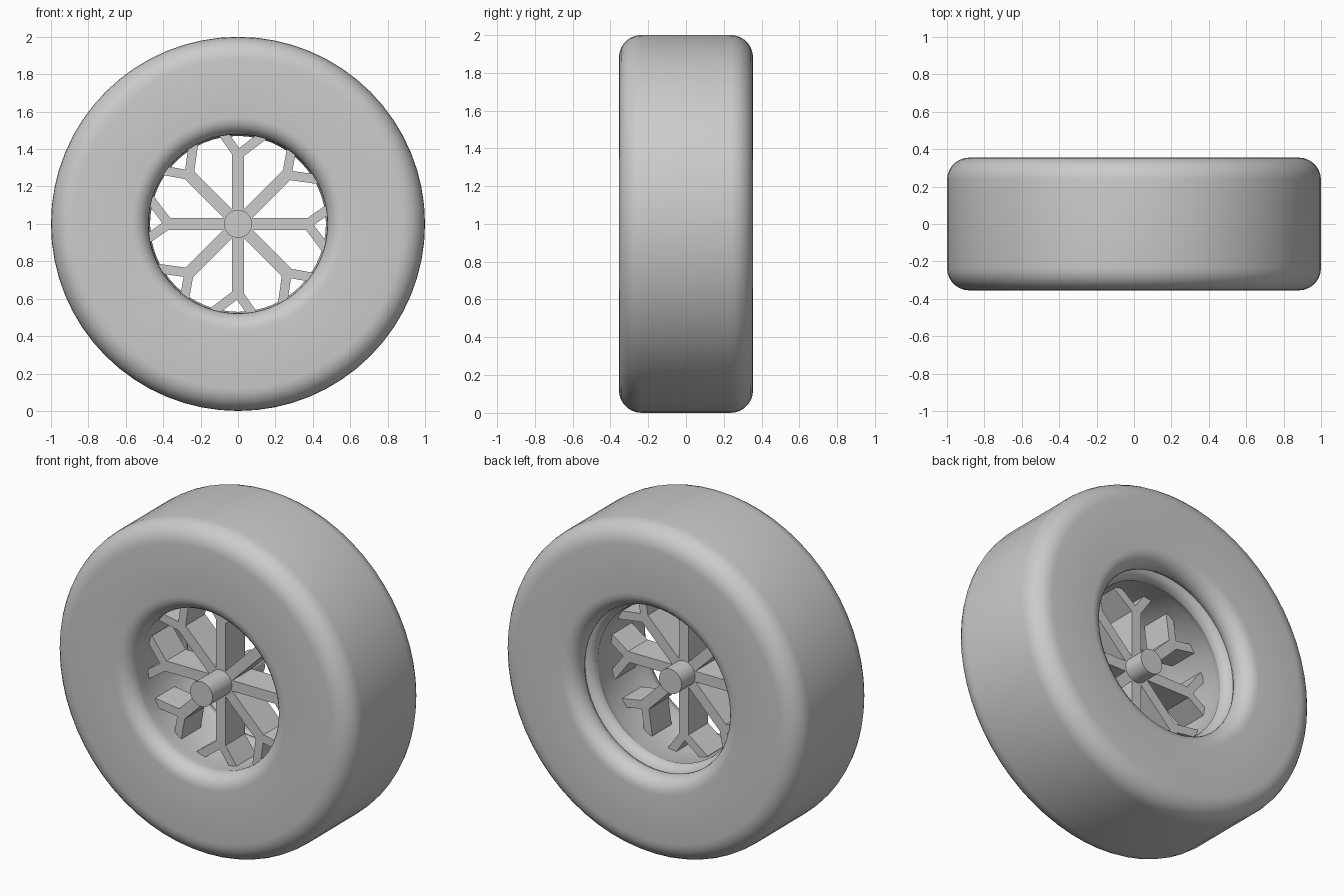
import bpy, bmesh, math
from mathutils import Matrix, Vector

if "Cube" in bpy.data.objects:
    bpy.data.objects.remove(bpy.data.objects["Cube"])

CENTRE = Vector((0, 0, 1))
SEGS = 64


def make_object(name, bm, angle=None):
    bmesh.ops.recalc_face_normals(bm, faces=bm.faces)
    mesh = bpy.data.meshes.new(name)
    bm.to_mesh(mesh)
    bm.free()
    ob = bpy.data.objects.new(name, mesh)
    bpy.context.collection.objects.link(ob)
    ob.location = CENTRE
    if angle:
        bpy.ops.object.select_all(action='DESELECT')
        ob.select_set(True)
        bpy.context.view_layer.objects.active = ob
        bpy.ops.object.shade_smooth_by_angle(angle=math.radians(angle))
    return ob


def lathe(name, profile):
    """Revolve a closed (radius, y) profile about the y axis."""
    bm = bmesh.new()
    rings = []
    for i in range(SEGS):
        a = 2 * math.pi * i / SEGS
        rings.append([bm.verts.new((r * math.cos(a), y, r * math.sin(a))) for r, y in profile])
    n = len(profile)
    for i in range(SEGS):
        p, q = rings[i], rings[(i + 1) % SEGS]
        for j in range(n):
            k = (j + 1) % n
            bm.faces.new((p[j], p[k], q[k], q[j]))
    return make_object(name, bm, 35)


def arc(r, y, rr, ry, start, end, steps=7):
    """Elliptical corner in the (radius, y) plane, angles in degrees."""
    out = []
    for i in range(steps + 1):
        t = math.radians(start + (end - start) * i / steps)
        out.append((r + rr * math.cos(t), y + ry * math.sin(t)))
    return out


# tyre with rounded shoulders, front lip, inner barrel and stepped back lip
profile = (
    arc(0.88, -0.235, 0.12, 0.12, 0, -90)
    + arc(0.57, -0.265, 0.092, 0.09, -90, -180)
    + [(0.49, -0.2), (0.49, 0.12), (0.47, 0.17)]
    + arc(0.53, 0.17, 0.06, 0.06, 180, 105, 4)
    + arc(0.59, 0.265, 0.09, 0.09, 190, 90)
    + arc(0.88, 0.235, 0.12, 0.12, 90, 0)
)
lathe("tyre", profile)

# central hub
bm = bmesh.new()
bmesh.ops.create_cone(bm, cap_ends=True, segments=32, radius1=0.075, radius2=0.075, depth=0.5,
                      matrix=Matrix.Translation((0, -0.1, 0)) @ Matrix.Rotation(math.pi / 2, 4, 'X'))
make_object("hub", bm, 30)

# eight forked spokes
FRONT, BACK, WIDTH, JOINT = -0.165, 0.02, 0.064, 0.37


def bar(bm, start, angle, length, width):
    """Box running from start along an angle in the xz plane."""
    m = (Matrix.Translation((start[0], (FRONT + BACK) / 2, start[1]))
         @ Matrix.Rotation(-angle, 4, 'Y')
         @ Matrix.Translation((length / 2, 0, 0))
         @ Matrix.Diagonal((length, BACK - FRONT, width, 1)))
    bmesh.ops.create_cube(bm, size=1, matrix=m)


for i in range(8):
    bm = bmesh.new()
    a = i * math.pi / 4
    bar(bm, (0, 0), a, JOINT + 0.02, WIDTH)
    joint = (JOINT * math.cos(a), JOINT * math.sin(a))
    for turn, length in ((35, 0.15), (-53, 0.18)):
        bar(bm, joint, a + math.radians(turn), length, 0.05)
    make_object(f"spoke_{i + 1}", bm)
